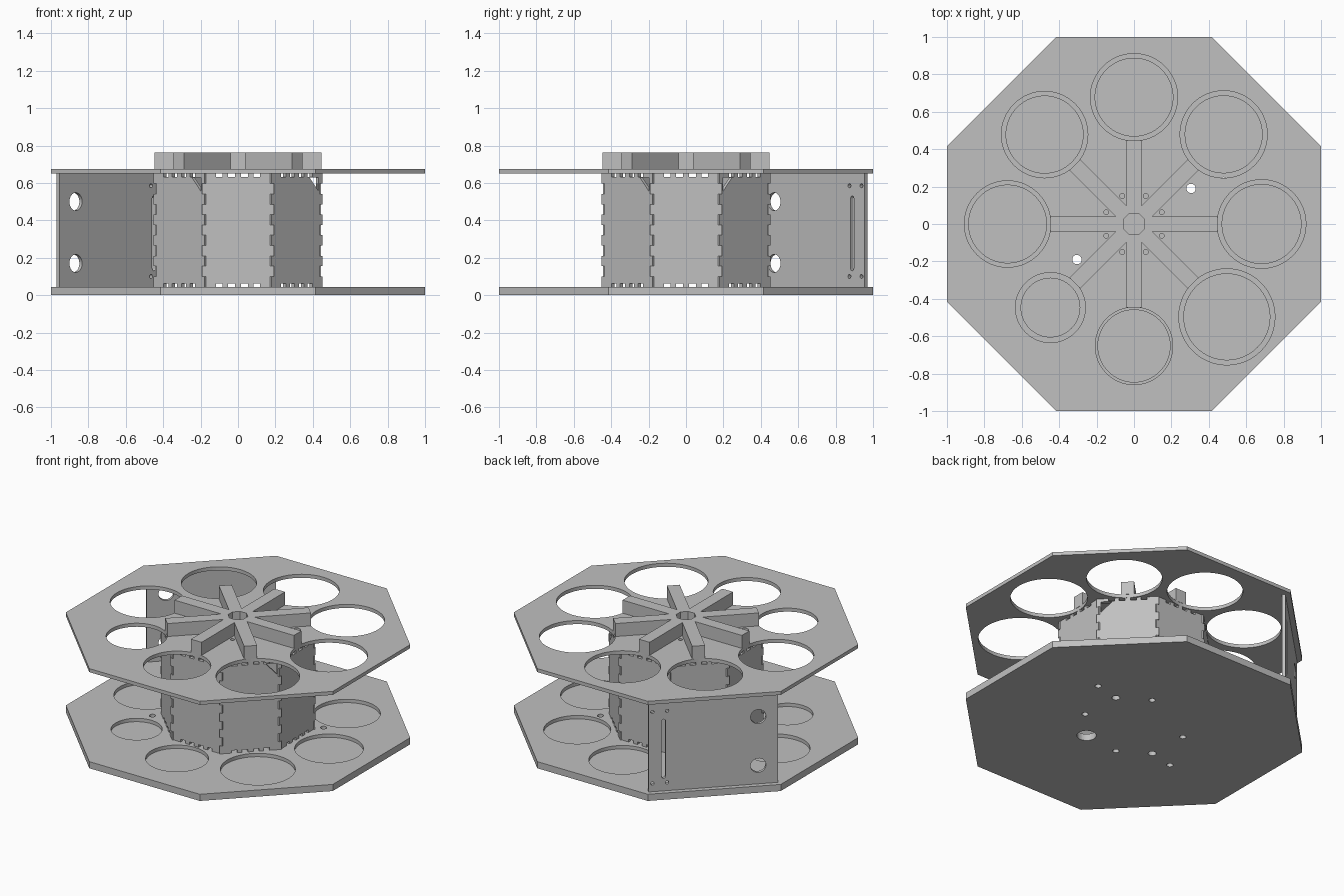
import bpy, bmesh
from math import sin, cos, pi, radians
from mathutils import Matrix

cube = bpy.data.objects.get("Cube")
if cube:
    bpy.data.objects.remove(cube, do_unlink=True)

grey = bpy.data.materials.new("sheet_grey")
grey.use_nodes = True
colour = (0.53, 0.53, 0.53, 1)
grey.diffuse_color = colour
grey.node_tree.nodes["Principled BSDF"].inputs["Base Color"].default_value = colour


def circle(x, y, r, n=64, turn=0.0):
    return [(x + r * cos(2 * pi * i / n + turn), y + r * sin(2 * pi * i / n + turn))
            for i in range(n)]


def slot(x, low, high, r):
    top = [(x + r * cos(pi * i / 8), high - r + r * sin(pi * i / 8)) for i in range(9)]
    return top + [(2 * x - a, low + high - b) for a, b in top]


def sheet(name, loops, thickness, matrix):
    """Cut a flat sheet from an outline and its hole loops."""
    curve = bpy.data.curves.new(name, 'CURVE')
    curve.dimensions = '2D'
    curve.fill_mode = 'BOTH'
    curve.extrude = thickness / 2
    for loop in loops:
        spline = curve.splines.new('POLY')
        spline.points.add(len(loop) - 1)
        for point, (x, y) in zip(spline.points, loop):
            point.co = (x, y, 0, 1)
        spline.use_cyclic_u = True
    temp = bpy.data.objects.new(name + "_outline", curve)
    bpy.context.scene.collection.objects.link(temp)
    bpy.context.view_layer.update()
    graph = bpy.context.evaluated_depsgraph_get()
    mesh = bpy.data.meshes.new_from_object(temp.evaluated_get(graph))
    bpy.data.objects.remove(temp, do_unlink=True)
    bpy.data.curves.remove(curve)
    bm = bmesh.new()
    bm.from_mesh(mesh)
    bmesh.ops.remove_doubles(bm, verts=bm.verts, dist=0.0001)
    bmesh.ops.recalc_face_normals(bm, faces=bm.faces)
    for face in bm.faces:
        face.smooth = False
    bm.to_mesh(mesh)
    bm.free()
    mesh.name = name
    mesh.materials.clear()
    mesh.materials.append(grey)
    obj = bpy.data.objects.new(name, mesh)
    obj.matrix_world = matrix
    bpy.context.scene.collection.objects.link(obj)
    return obj


def level(low, high):
    return Matrix.Translation((0, 0, (low + high) / 2))


def upright(angle, distance):
    """Stand a sheet up, facing outward at the given angle."""
    return (Matrix.Rotation(radians(angle + 90), 4, 'Z')
            @ Matrix.Translation((0, -distance, 0))
            @ Matrix.Rotation(pi / 2, 4, 'X'))


BASE, SPLIT, DECK, ROOF, TOP = 0.045, 0.022, 0.651, 0.675, 0.763
octagon = circle(0, 0, 1 / cos(pi / 8), 8, pi / 8)

# Ring of cup holes: angle, upper radius, lower radius
cups = [(0, .237, .211), (45, .233, .206), (90, .233, .208), (135, .231, .206),
        (180, .231, .208), (225, .187, .157), (270, .207, .193), (315, .257, .23)]


def cup_loops(column):
    loops = []
    for cup in cups:
        a, reach = radians(cup[0]), 0.445 + cup[1]
        loops.append(circle(reach * cos(a), reach * sin(a), cup[column]))
    return loops


def paired(points, r):
    return [circle(s * x, s * y, r, 20) for x, y in points for s in (1, -1)]


# Bottom plate: solid layer under a layer with the cup recesses
through = paired([(.305, .19)], 0.025)
base_holes = through + paired([(.48, .23), (.115, .31), (.32, -.085)], 0.02)
base_holes.append(circle(.145, -.28, 0.06, 32))
sheet("bottom_plate", [octagon] + base_holes, SPLIT, level(0, SPLIT))
sheet("recess_plate", [octagon] + cup_loops(2) + base_holes, BASE - SPLIT, level(SPLIT, BASE))

# Top plate with cup holes and bolt holes
bolts = paired([(.063, .15), (-.063, .15), (.148, .063), (.148, -.063)], 0.013)
sheet("top_plate", [octagon] + cup_loops(1) + through + bolts, ROOF - DECK, level(DECK, ROOF))

# Eight-armed spider on the top
half, reach = 0.04, 0.447
star = []
for k in range(8):
    a = k * pi / 4
    for u, v in ((reach, -half), (reach, half)):
        star.append((u * cos(a) - v * sin(a), u * sin(a) + v * cos(a)))
    valley = half / sin(pi / 8)
    star.append((valley * cos(a + pi / 8), valley * sin(a + pi / 8)))
sheet("spider", [star, circle(0, 0, 0.062, 8, pi / 8)], TOP - ROOF, level(ROOF, TOP))


def finger_outline(phase):
    """Wall outline with finger joints at the sides and notches at the ends."""
    steps = 11
    side = []
    for i in range(steps):
        u = 0.193 if (i + phase) % 2 else 0.175
        side += [(u, BASE + (DECK - BASE) * j / steps) for j in (i, i + 1)]
    teeth = []
    for c in (.1, .035, -.035, -.1):
        teeth += [(c + .018, 0), (c + .018, .018), (c - .018, .018), (c - .018, 0)]
    top = [(u, DECK - v) for u, v in teeth]
    bottom = [(u, BASE + v) for u, v in reversed(teeth)]
    return side + top + [(-u, v) for u, v in reversed(side)] + bottom


# Drum of eight jointed walls, some with a corner window
windows = {5: 1, 7: 1, 1: -1}
for k in range(8):
    loops = [finger_outline(k % 2)]
    if k in windows:
        s = windows[k]
        loops.append([(s * .095, .63), (s * .165, .63), (s * .165, .555)])
    sheet(f"drum_wall_{k + 1}", loops, 0.022, upright(k * 45, 0.434))

# Outer side panel with cable holes, slot and screw holes
w = 0.403
panel = [[(-w, BASE), (w, BASE), (w, DECK), (-w, DECK)], slot(-.31, .13, .53, .012)]
panel += [circle(.28, z, 0.048, 40) for z in (.17, .5)]
panel += [circle(u, z, 0.011, 16) for u in (-.38, -.289) for z in (.1, .585)]
sheet("side_panel", panel, 0.021, upright(135, 0.957))
